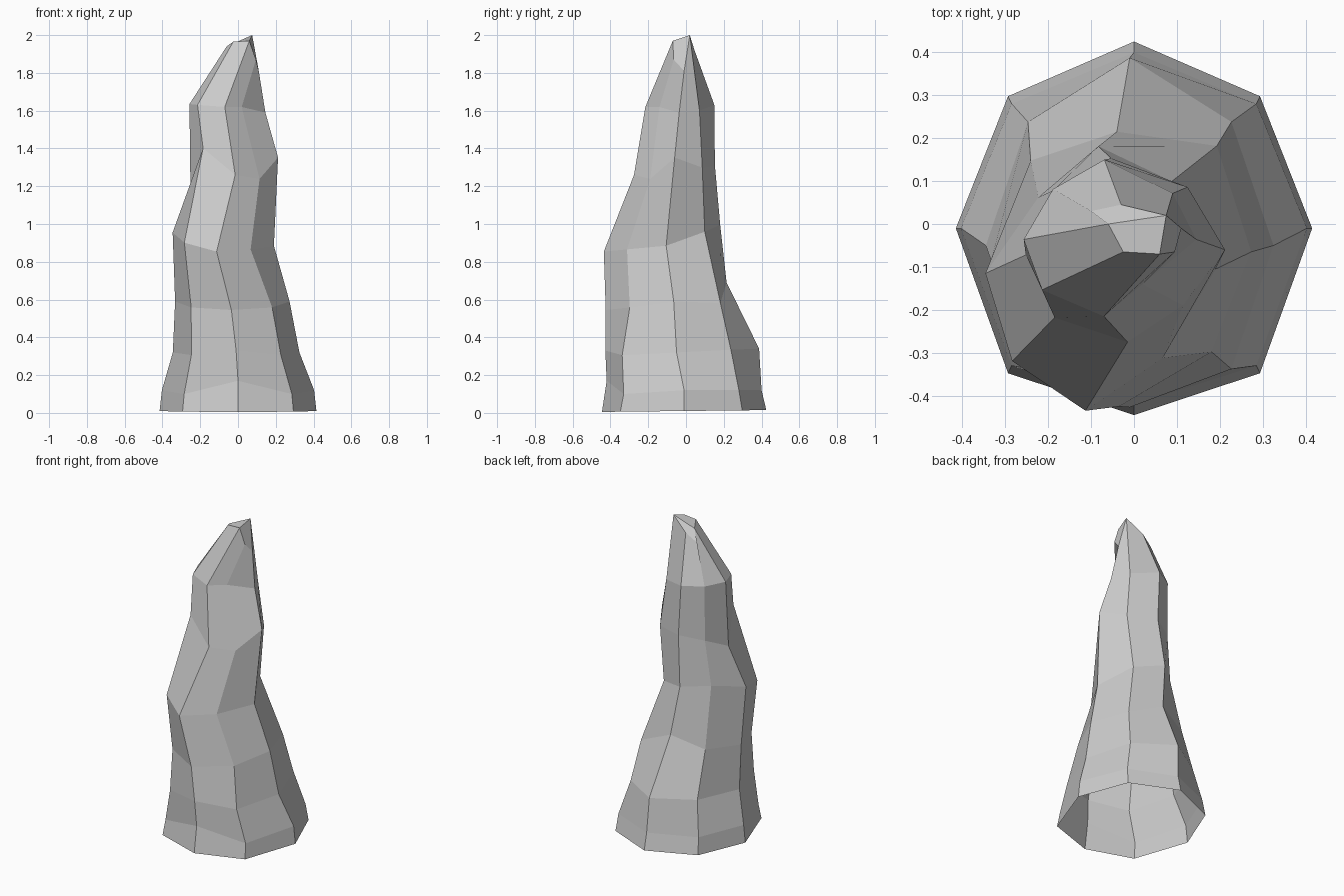
import bpy
import bmesh
from math import cos, sin, tau
from mathutils import Vector

if "Cube" in bpy.data.objects:
    bpy.data.objects.remove(bpy.data.objects["Cube"])

SIDES = 8
R, BR, B, BL, L, FL, F, FR = range(SIDES)

# Each cross-section: centre, half-axis to the right, half-axis to the back
rings = [
    ((0, -.01, .01), (.415, 0, 0), (0, .435, .005)),
    ((0, -.01, .12), (.403, 0, 0), (0, .41, 0)),
    ((-.01, -.05, .32), (.335, 0, 0), (0, .407, .02)),
    ((-.03, -.075, .59), (.303, .01, 0), (.005, .325, .045)),
    ((-.098, -.11, .93), (.248, .005, -.025), (.015, .291, .066)),
    ((-.03, -.066, 1.29), (.222, .006, .012), (-.003, .209, 0)),
    ((-.067, -.036, 1.62), (.19, 0, -.015), (.018, .166, 0)),
]

# Individual lumps and dents: (ring, corner) -> offset
dents = {
    (0, FL): (0, -.03, 0), (0, FR): (0, -.03, 0),
    (1, F): (0, 0, .05), (1, FL): (0, -.03, -.02), (1, FR): (0, -.03, -.02),
    (2, F): (0, .03, .03), (2, B): (0, .03, 0),
    (3, B): (-.015, -.035, .055), (3, BR): (.005, .02, -.04), (3, F): (0, -.025, 0),
    (4, F): (0, -.034, -.01), (4, R): (.04, 0, -.02), (4, BL): (.04, -.03, 0),
    (5, R): (.02, 0, .05), (5, FL): (0, 0, .12), (5, L): (0, 0, -.07),
    (5, FR): (-.015, .02, -.06), (5, B): (-.02, .01, .02), (5, F): (.012, 0, -.03),
    (6, R): (.022, 0, -.015), (6, B): (-.02, .02, .01), (6, FR): (-.035, .013, .01),
    (6, BR): (.01, -.01, -.01), (6, F): (.015, -.013, 0),
}

# Broken tip, one point per corner in the same order
tip = [(.11, -.01, 1.81), (.075, .02, 2.0), (-.03, .045, 1.92), (-.1, .03, 1.87),
       (-.06, 0, 1.94), (-.025, -.065, 1.965), (.06, -.07, 1.97), (.095, -.065, 1.87)]

bm = bmesh.new()
loops = []
for i, (c, u, v) in enumerate(rings):
    loop = []
    for k in range(SIDES):
        a = tau * k / SIDES
        p = Vector(c) + Vector(u) * cos(a) + Vector(v) * sin(a)
        loop.append(bm.verts.new(p + Vector(dents.get((i, k), (0, 0, 0)))))
    loops.append(loop)
top = [bm.verts.new(p) for p in tip]
loops.append(top)

# Side walls (the base stays open)
for lo, hi in zip(loops, loops[1:]):
    for k in range(SIDES):
        n = (k + 1) % SIDES
        bm.faces.new((lo[k], lo[n], hi[n], hi[k]))

# Facets closing the tip
for quad in ((L, FL, F, BR), (BL, L, BR, B), (F, FR, R, BR)):
    bm.faces.new([top[k] for k in quad])

mesh = bpy.data.meshes.new("stalagmite")
bm.to_mesh(mesh)
bm.free()
obj = bpy.data.objects.new("stalagmite", mesh)
bpy.context.collection.objects.link(obj)
